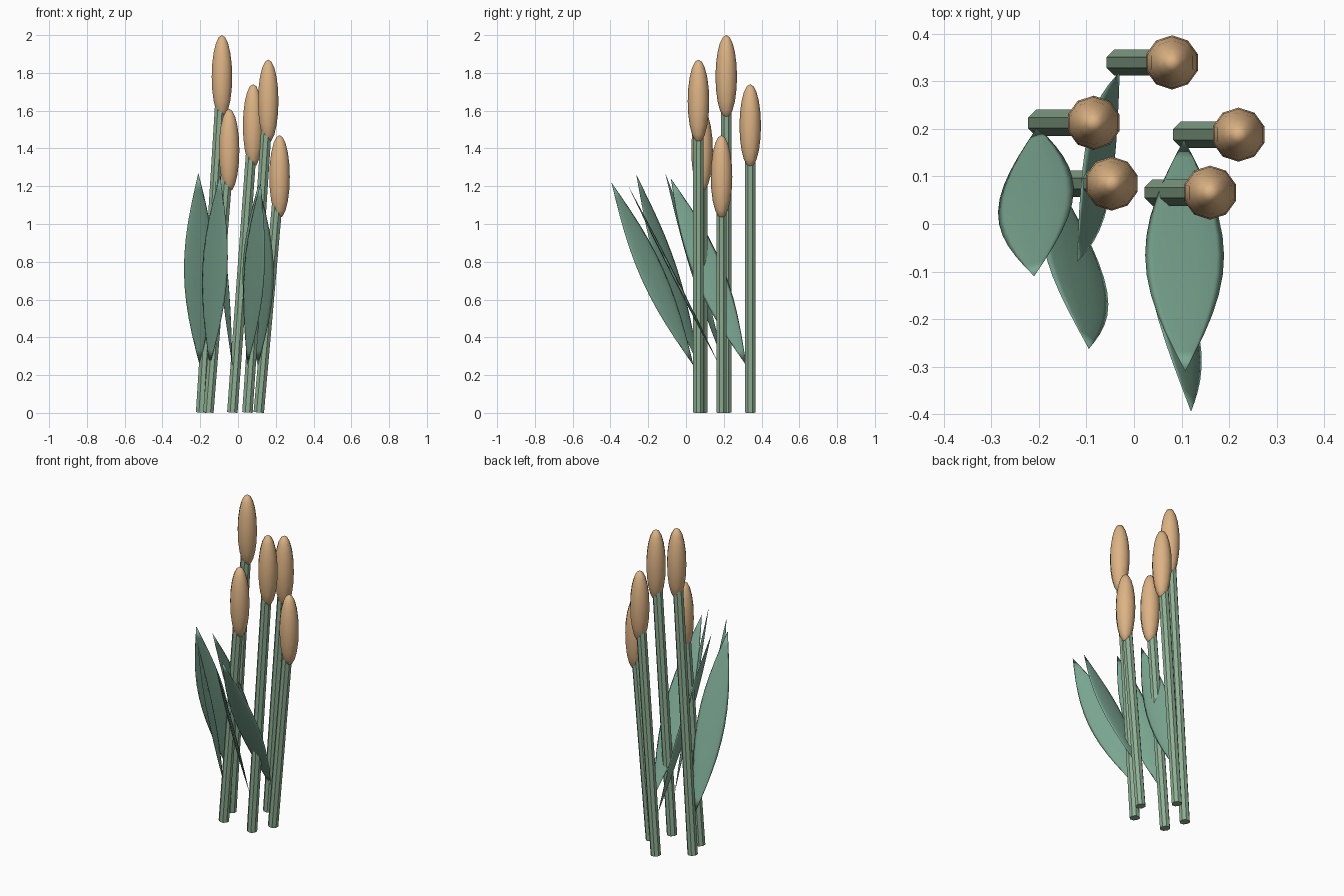
import bpy, bmesh, math
from mathutils import Vector, Matrix

if "Cube" in bpy.data.objects:
    bpy.data.objects.remove(bpy.data.objects["Cube"])


def material(name, color):
    m = bpy.data.materials.new(name)
    m.diffuse_color = (*color, 1)
    m.use_nodes = True
    m.node_tree.nodes["Principled BSDF"].inputs["Base Color"].default_value = m.diffuse_color
    return m


STEM = material("stem_green", (0.27, 0.43, 0.29))
LEAF = material("leaf_green", (0.20, 0.39, 0.29))
HEAD = material("head_tan", (0.72, 0.45, 0.23))


def finish(bm, name, mat, smooth=False):
    bmesh.ops.recalc_face_normals(bm, faces=bm.faces)
    for f in bm.faces:
        f.smooth = smooth
    me = bpy.data.meshes.new(name)
    bm.to_mesh(me)
    bm.free()
    me.materials.append(mat)
    ob = bpy.data.objects.new(name, me)
    bpy.context.collection.objects.link(ob)
    return ob


def stem(name, a, b, r=0.03):
    # eight-sided leaning cylinder, flats facing the axes
    d = b - a
    rot = Vector((0, 0, 1)).rotation_difference(d).to_matrix().to_4x4()
    m = Matrix.Translation((a + b) / 2) @ rot @ Matrix.Rotation(math.pi / 8, 4, 'Z')
    bm = bmesh.new()
    bmesh.ops.create_cone(bm, cap_ends=True, segments=8, radius1=r, radius2=r,
                          depth=d.length, matrix=m)
    finish(bm, name, STEM)


def head(name, c, r=0.057, h=0.22):
    # upright stretched sphere
    bm = bmesh.new()
    bmesh.ops.create_uvsphere(bm, u_segments=10, v_segments=10, radius=1,
                              matrix=Matrix.Translation(c) @ Matrix.Diagonal((r, r, h, 1)))
    finish(bm, name, HEAD, True)


def leaf(name, a, b, angle, half=0.083, thick=0.009, n=12, k=10):
    # pointed blade with a thin oval section, twisted about its own axis
    axis = (b - a).normalized()
    w = Vector((math.cos(angle), math.sin(angle), 0))
    w = (w - axis * w.dot(axis)).normalized()
    nrm = axis.cross(w)
    bm = bmesh.new()
    rings = []
    for i in range(1, n):
        s = math.sin(math.pi * i / n)
        c = a.lerp(b, i / n)
        rings.append([bm.verts.new(c + w * half * s * math.cos(2 * math.pi * j / k)
                                   + nrm * thick * s * math.sin(2 * math.pi * j / k))
                      for j in range(k)])
    ends = bm.verts.new(a), bm.verts.new(b)
    for j in range(k):
        q = (j + 1) % k
        for r0, r1 in zip(rings, rings[1:]):
            bm.faces.new((r0[j], r0[q], r1[q], r1[j]))
        bm.faces.new((ends[0], rings[0][q], rings[0][j]))
        bm.faces.new((ends[1], rings[-1][j], rings[-1][q]))
    finish(bm, name, LEAF, True)


# head x, head y, top z, leaf base, leaf tip, leaf twist in degrees
reeds = [
    (0.08, 0.34, 1.74, (-0.03, 0.32, 0.25), (-0.12, -0.08, 1.24), -78),
    (-0.085, 0.213, 2.00, (-0.203, 0.205, 0.25), (-0.21, -0.11, 1.27), 17),
    (0.22, 0.188, 1.47, (0.105, 0.178, 0.25), (0.108, -0.31, 1.21), 0),
    (-0.047, 0.085, 1.61, (-0.15, 0.07, 0.25), (-0.095, -0.263, 1.26), -38),
    (0.16, 0.066, 1.87, (0.05, 0.04, 0.25), (0.12, -0.395, 1.22), -52),
]
for i, (x, y, top, base, tip, twist) in enumerate(reeds, 1):
    centre = Vector((x, y, top - 0.22))
    stem(f"stem_{i}", Vector((x - 0.11, y, 0.002)), centre)
    head(f"seed_head_{i}", centre)
    leaf(f"leaf_{i}", Vector(base), Vector(tip), math.radians(twist))
